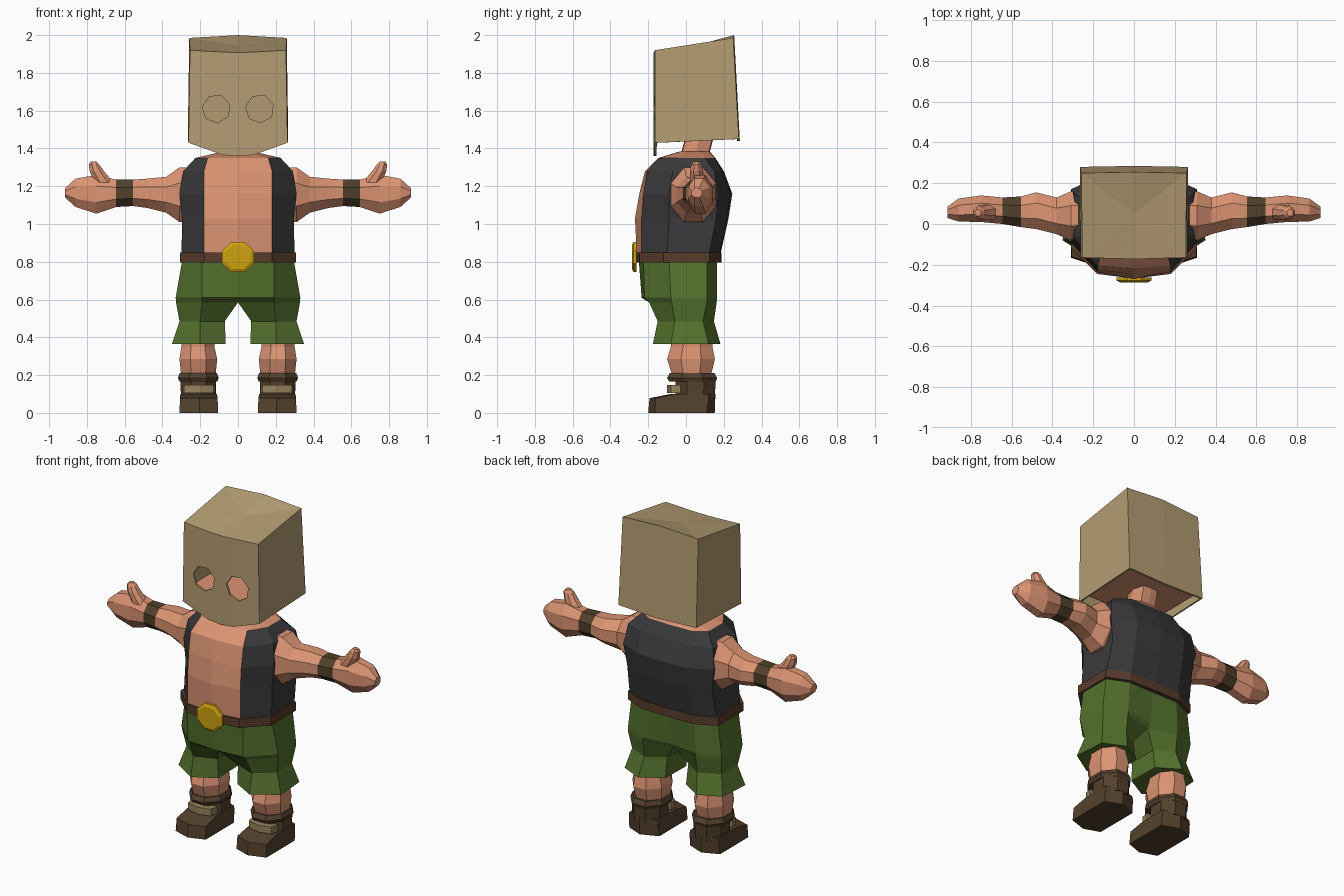
import bpy, bmesh, math

if "Cube" in bpy.data.objects:
    bpy.data.objects.remove(bpy.data.objects["Cube"])


def material(name, r, g, b):
    m = bpy.data.materials.new(name)
    lin = [((c / 255 + 0.055) / 1.055) ** 2.4 for c in (r, g, b)]
    m.diffuse_color = (*lin, 1)
    m.use_nodes = True
    m.node_tree.nodes["Principled BSDF"].inputs["Base Color"].default_value = m.diffuse_color
    return m


SKIN = material("skin", 220, 148, 115)
VEST = material("charcoal", 58, 58, 60)
GREEN = material("green", 84, 113, 45)
BELT = material("belt_brown", 88, 60, 43)
BOOT = material("boot_brown", 84, 65, 45)
BAND = material("wristband_brown", 80, 64, 42)
GOLD = material("gold", 208, 162, 16)
PAPER = material("paper_tan", 180, 157, 115)
STRAP = material("strap_tan", 150, 130, 92)


def loft(name, rings, mats, pick=lambda row, col: 0, cap0=True, cap1=True, apex=None):
    """Skin a list of equal-length rings; pick gives a material or None to skip."""
    bm = bmesh.new()
    vs = [[bm.verts.new(p) for p in ring] for ring in rings]
    n = len(rings[0])
    for r in range(len(rings) - 1):
        for c in range(n):
            m = pick(r, c)
            if m is None:
                continue
            d = (c + 1) % n
            f = bm.faces.new((vs[r][c], vs[r][d], vs[r + 1][d], vs[r + 1][c]))
            f.material_index = m
    last = pick(len(rings) - 2, 2) or 0
    if cap0:
        bm.faces.new(vs[0][::-1])
    if apex:
        top = bm.verts.new(apex)
        for c in range(n):
            bm.faces.new((vs[-1][c], vs[-1][(c + 1) % n], top))
    elif cap1:
        bm.faces.new(vs[-1]).material_index = last
    bmesh.ops.recalc_face_normals(bm, faces=bm.faces[:])
    me = bpy.data.meshes.new(name)
    bm.to_mesh(me)
    bm.free()
    for m in mats:
        me.materials.append(m)
    ob = bpy.data.objects.new(name, me)
    bpy.context.collection.objects.link(ob)
    return ob


def both(z, pts):
    """Full ring from its right half, front centre to back centre."""
    return [(x, y, z) for x, y in pts] + [(-x, y, z) for x, y in pts[-2:0:-1]]


def flat(z, pts, s=1):
    return [(s * x, y, z) for x, y in pts]


def box_ring(z, x, y0, y1):
    return both(z, [(0, y0), (x, y0), (x, y1), (0, y1)])


# torso: bare front panel, vest round the sides and back, bare shoulders on top
torso = [
    both(0.83, [(0, -.26), (.18, -.235), (.30, -.10), (.30, .12), (.17, .175), (0, .18)]),
    both(1.03, [(0, -.27), (.18, -.235), (.295, -.09), (.29, .16), (.17, .215), (0, .225)]),
    both(1.16, [(0, -.247), (.18, -.225), (.31, -.09), (.31, .17), (.17, .235), (0, .245)]),
    both(1.28, [(0, -.217), (.18, -.205), (.29, -.07), (.29, .15), (.17, .19), (0, .20)]),
    both(1.35, [(0, -.145), (.16, -.14), (.225, -.04), (.225, .10), (.15, .15), (0, .155)]),
    both(1.385, [(0, -.03), (.05, -.025), (.075, .02), (.075, .08), (.05, .12), (0, .125)]),
]
loft("torso", torso, [SKIN, VEST], lambda r, c: 0 if r == 4 or c in (0, 9) else 1)

# neck leaning back, and the low head hidden in the bag
hexagon = [(0, -.075), (.05, -.07), (.07, 0), (.05, .07), (0, .075)]
loft("neck", [both(z, [(x, y + o) for x, y in hexagon])
              for z, o in ((1.36, .045), (1.49, .08))], [SKIN])
loft("head", [box_ring(1.475, .235, -.14, .255), box_ring(1.52, .235, -.14, .25)], [SKIN])

# paper bag: open underneath, drooping front edge, dented top
plan = [(-.262, -.165), (-.08, -.17), (0, -.172), (.08, -.17), (.262, -.165),
        (.266, .28), (0, .285), (-.266, .28)]
low = [1.43, 1.365, 1.36, 1.365, 1.43, 1.45, 1.44, 1.45]
high = [1.92, 1.91, 1.908, 1.91, 1.92, 1.985, 2.0, 1.985]
bottom = [(x, y, z) for (x, y), z in zip(plan, low)]
top = [(x * .97, y if y < 0 else y - .03, z) for (x, y), z in zip(plan, high)]
bag = loft("paper_bag", [bottom, top], [PAPER], cap0=False, apex=(0, .05, 1.945))
mod = bag.modifiers.new("thickness", "SOLIDIFY")
mod.thickness = .014
bpy.context.view_layer.objects.active = bag
bpy.ops.object.modifier_apply(modifier="thickness")

# eye holes
for s in (1, -1):
    ring = [(s * .115 + .075 * math.cos(math.tau * (i + .35) / 7),
             1.61 + .075 * math.sin(math.tau * (i + .35) / 7)) for i in range(7)]
    cutter = loft("eye_cutter", [[(x, y, z) for x, z in ring] for y in (-.25, -.10)], [PAPER])
    cutter.hide_render = True
    mod = bag.modifiers.new("eye_hole", "BOOLEAN")
    mod.operation = "DIFFERENCE"
    mod.solver = "EXACT"
    mod.object = cutter
    bpy.ops.object.modifier_apply(modifier="eye_hole")
    bpy.data.objects.remove(cutter)

# belt and round buckle
waist = [(0, -.268), (.18, -.245), (.308, -.12), (.308, .125), (.18, .183), (0, .188)]
loft("belt", [both(.797, waist), both(.85, waist)], [BELT])
oct_pts = [(.085 * math.cos(math.tau * (i + .5) / 8) / .924,
            .825 + .08 * math.sin(math.tau * (i + .5) / 8) / .924) for i in range(8)]
loft("buckle", [[(x, -.262, z) for x, z in oct_pts],
                [(x, -.278, z) for x, z in oct_pts],
                [(x * .8, -.286, .825 + (z - .825) * .8) for x, z in oct_pts]], [GOLD])

oct_unit = [(1, .42), (.42, 1), (-.42, 1), (-1, .42), (-1, -.42), (-.42, -1), (.42, -1), (1, -.42)]


def oval(z, x0, x1, y0, y1, s):
    cx, cy, rx, ry = (x0 + x1) / 2, (y0 + y1) / 2, (x1 - x0) / 2, (y1 - y0) / 2
    return [(s * (cx + rx * u), cy + ry * v, z) for u, v in oct_unit]


for s, side in ((1, "left"), (-1, "right")):
    # shorts half, flaring at the hem
    shorts = [
        flat(.81, [(0, -.25), (.19, -.225), (.295, -.09), (.295, .11), (.17, .165), (0, .165)], s),
        flat(.61, [(0, -.235), (.19, -.22), (.33, -.08), (.32, .11), (.18, .165), (0, .14)], s),
        flat(.585, [(0, -.19), (.19, -.195), (.328, -.075), (.318, .11), (.18, .162), (0, .12)], s),
        flat(.485, [(.07, -.10), (.2, -.15), (.31, -.06), (.305, .09), (.18, .148), (.072, .08)], s),
        flat(.365, [(.065, -.10), (.2, -.175), (.35, -.08), (.335, .12), (.2, .182), (.07, .10)], s),
    ]
    loft(side + "_shorts", shorts, [GREEN], lambda r, c: None if c == 5 and r < 2 else 0)

    # shin
    loft(side + "_shin", [oval(.42, .125, .30, -.08, .14, s), oval(.35, .125, .30, -.08, .14, s),
                          oval(.285, .11, .31, -.10, .153, s), oval(.19, .12, .30, -.07, .13, s)],
         [SKIN])

    # boot: foot, shaft, cuff and strapped tongue
    foot = [(.105, .11), (.105, -.165), (.205, -.2), (.31, -.165), (.31, .11), (.21, .152)]
    toe = [(.108, .12), (.108, -.16), (.205, -.193), (.307, -.16), (.307, .12), (.21, .155)]
    heel = [(.112, .12), (.112, -.06), (.205, -.08), (.305, -.06), (.305, .12), (.21, .155)]
    loft(side + "_boot_foot", [flat(0, foot, s), flat(.078, toe, s), flat(.1, heel, s)], [BOOT])
    loft(side + "_boot_shaft", [oval(.08, .118, .302, -.055, .152, s),
                                oval(.18, .115, .305, -.055, .158, s)], [BOOT])
    loft(side + "_boot_cuff", [oval(.165, .11, .31, -.09, .158, s),
                               oval(.185, .102, .318, -.10, .165, s),
                               oval(.212, .112, .308, -.085, .15, s)], [BOOT])
    strap = [(.12, -.03), (.13, -.08), (.205, -.10), (.285, -.08), (.295, -.03)]
    loft(side + "_boot_strap", [flat(.105, strap, s), flat(.148, strap, s)], [STRAP])

    # arm and mitten hand with a wristband
    sections = [(.24, 1.02, 1.30, -.07, .16), (.31, 1.01, 1.30, -.08, .16),
                (.38, 1.06, 1.25, -.05, .13), (.48, 1.085, 1.24, -.025, .155),
                (.555, 1.095, 1.235, -.015, .135), (.645, 1.09, 1.235, 0, .13),
                (.75, 1.055, 1.26, .01, .14), (.86, 1.09, 1.24, .012, .125),
                (.915, 1.14, 1.19, .03, .085)]
    rings = []
    for x, z0, z1, y0, y1 in sections:
        rings.append([(s * x, (y0 + y1) / 2 + (y1 - y0) / 2 * u, (z0 + z1) / 2 + (z1 - z0) / 2 * v)
                      for u, v in oct_unit])
    loft(side + "_arm", rings, [SKIN, BAND], lambda r, c: 1 if r == 4 else 0)
    loft(side + "_thumb", [oval(1.22, .66, .76, .02, .10, s), oval(1.28, .71, .785, .02, .09, s),
                           oval(1.315, .735, .79, .028, .082, s), oval(1.33, .75, .78, .04, .07, s)],
         [SKIN])
